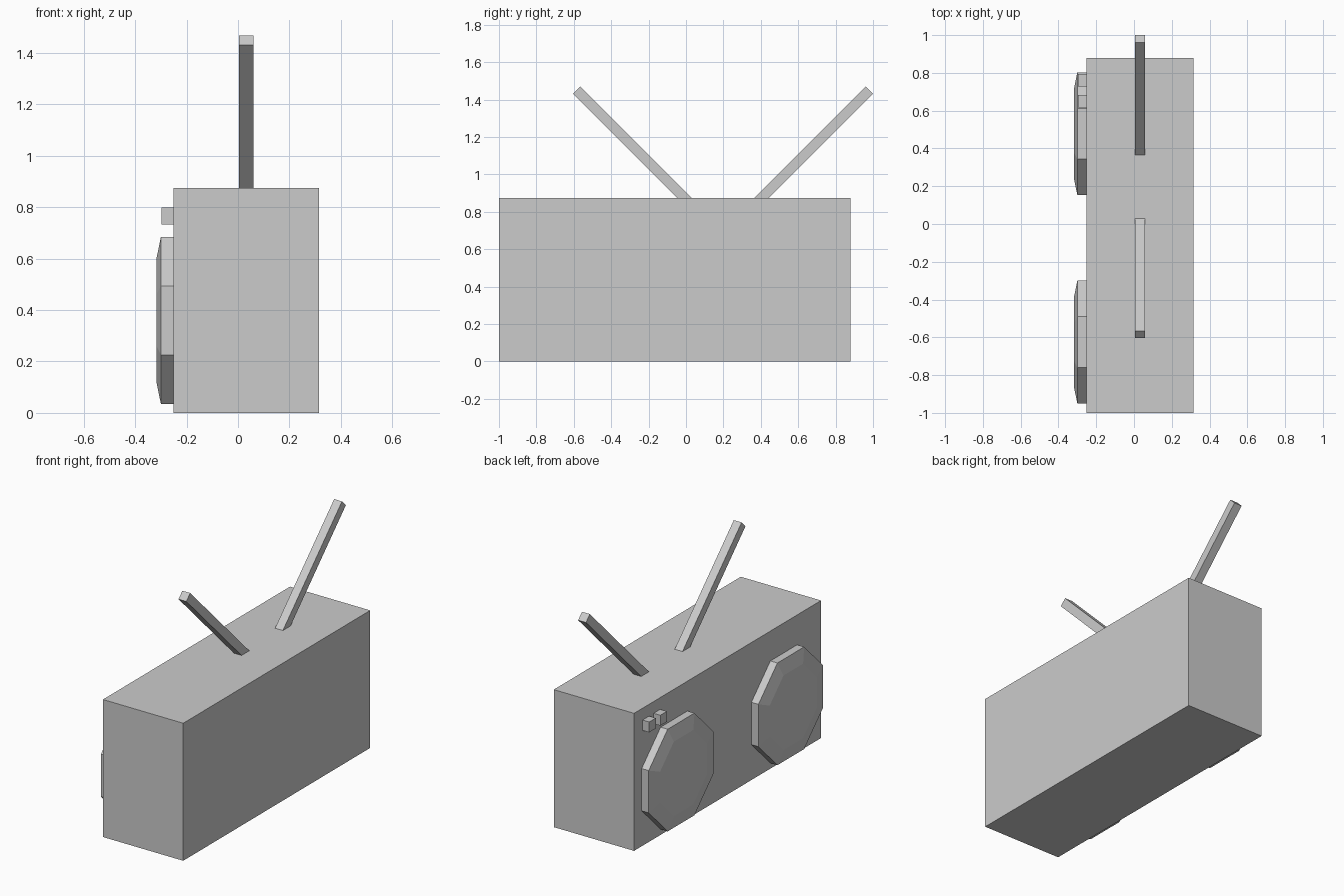
import bpy
import bmesh
import math
from mathutils import Matrix, Vector

cube = bpy.data.objects.get("Cube")
if cube:
    bpy.data.objects.remove(cube, do_unlink=True)

# Single matte grey
GREY = (0.6, 0.6, 0.6, 1.0)
grey = bpy.data.materials.new("plain grey")
grey.use_nodes = True
grey.diffuse_color = GREY
grey.node_tree.nodes["Principled BSDF"].inputs["Base Color"].default_value = GREY


def add_object(name, bm):
    bmesh.ops.recalc_face_normals(bm, faces=bm.faces)
    mesh = bpy.data.meshes.new(name)
    bm.to_mesh(mesh)
    bm.free()
    mesh.materials.append(grey)
    obj = bpy.data.objects.new(name, mesh)
    bpy.context.collection.objects.link(obj)
    return obj


def box(name, center, size, tilt=0.0):
    bm = bmesh.new()
    bmesh.ops.create_cube(bm, size=1.0)
    bmesh.ops.transform(bm, matrix=Matrix.Diagonal((*size, 1.0)), verts=bm.verts)
    obj = add_object(name, bm)
    obj.location = center
    obj.rotation_euler.x = tilt
    return obj


def speaker(name, y, z):
    # Octagonal rim with a shallow bevelled cap, facing -x
    bm = bmesh.new()
    rings = []
    for x, apothem in ((-0.25, 0.325), (-0.30, 0.325), (-0.318, 0.237)):
        radius = apothem / math.cos(math.pi / 8)
        angles = [(i + 0.5) * math.pi / 4 for i in range(8)]
        rings.append([bm.verts.new((x, y + radius * math.cos(a), z + radius * math.sin(a)))
                      for a in angles])
    for lower, upper in zip(rings, rings[1:]):
        for i in range(8):
            j = (i + 1) % 8
            bm.faces.new((lower[i], lower[j], upper[j], upper[i]))
    bm.faces.new(rings[0])
    bm.faces.new(rings[-1])
    return add_object(name, bm)


# Cabinet
box("cabinet", (0.032, -0.06, 0.4375), (0.565, 1.88, 0.875))

# Speakers
speaker("front_speaker", -0.625, 0.36)
speaker("back_speaker", 0.478, 0.36)

# Buttons
for name, y in (("inner_button", 0.65), ("outer_button", 0.762)):
    box(name, (-0.27, y, 0.767), (0.055, 0.066, 0.066))

# Antennas leaning outward, their feet sunk into the cabinet
LENGTH = 0.9
for name, tip_y, side in (("front_antenna", -0.585, -1), ("back_antenna", 0.98, 1)):
    direction = Vector((0, side, 1)).normalized()
    center = Vector((0.032, tip_y, 1.45)) - direction * LENGTH / 2
    box(name, center, (0.055, 0.055, LENGTH), -side * math.pi / 4)
